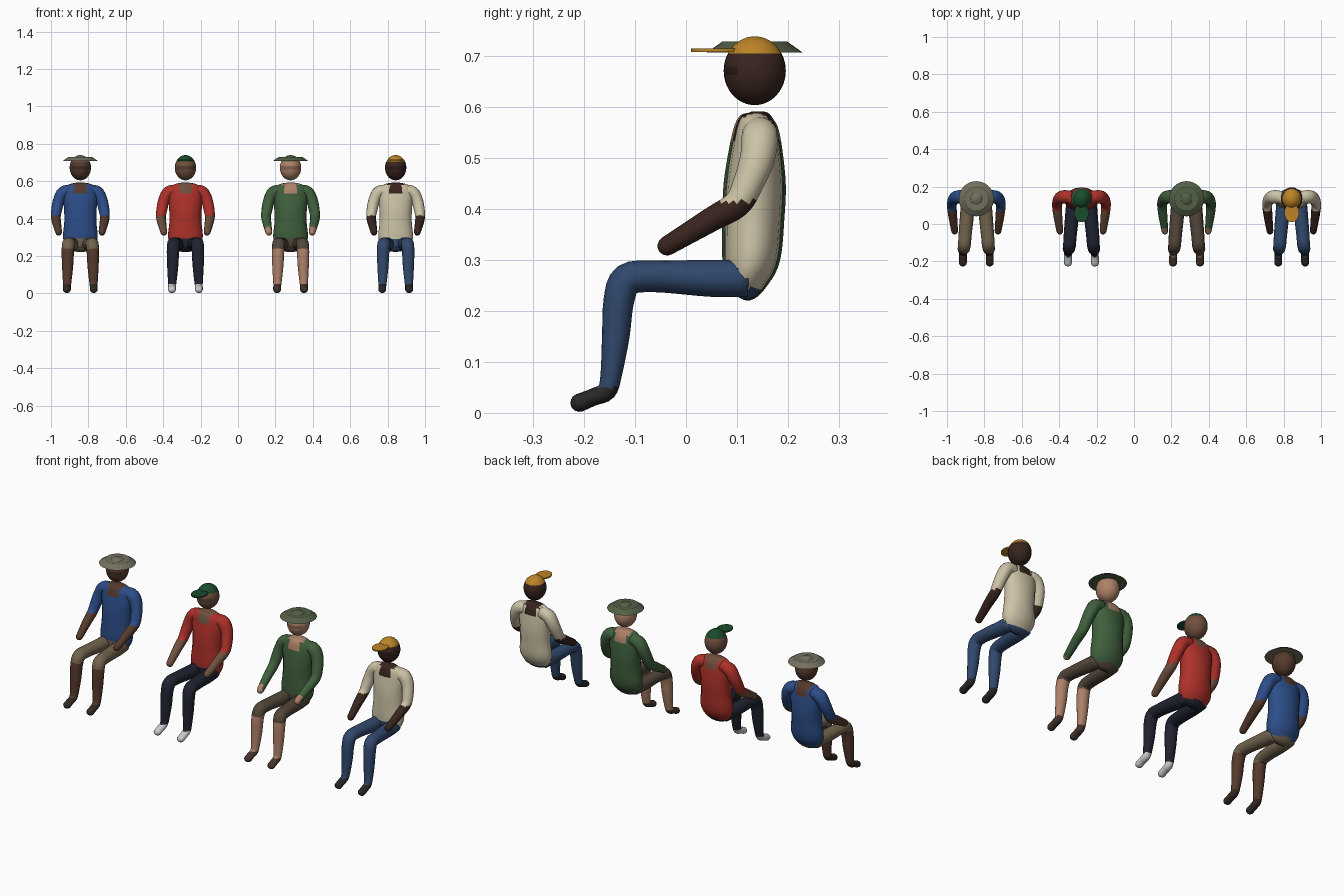
import bpy, bmesh, math
from mathutils import Vector

if "Cube" in bpy.data.objects:
    bpy.data.objects.remove(bpy.data.objects["Cube"])


def material(name, rgb):
    m = bpy.data.materials.new(name)
    m.diffuse_color = (*rgb, 1)
    m.use_nodes = True
    m.node_tree.nodes["Principled BSDF"].inputs["Base Color"].default_value = m.diffuse_color
    return m


def finish(bm, name, x, mats, pick):
    """Turn a bmesh into a smooth object; pick(centre) gives the material slot."""
    bmesh.ops.recalc_face_normals(bm, faces=bm.faces)
    for f in bm.faces:
        f.material_index = pick(f.calc_center_median())
        f.smooth = True
    me = bpy.data.meshes.new(name)
    bm.to_mesh(me)
    bm.free()
    for m in mats:
        me.materials.append(m)
    ob = bpy.data.objects.new(name, me)
    ob.location.x = x
    bpy.context.collection.objects.link(ob)
    return ob


def spline(pts, steps=4):
    """Catmull-Rom through (x, y, z, side radius, depth radius) points."""
    p = [Vector(q) for q in pts]
    p = [2 * p[0] - p[1]] + p + [2 * p[-1] - p[-2]]
    out = []
    for i in range(1, len(p) - 2):
        a, b, c, d = p[i - 1:i + 3]
        for k in range(steps):
            t = k / steps
            out.append(0.5 * (2 * b + (c - a) * t + (2 * a - 5 * b + 4 * c - d) * t * t
                              + (3 * b - a - 3 * c + d) * t ** 3))
    return out + [p[-2]]


def loft(pts, round_end=True, sides=16):
    """Tube with elliptical rings along a smooth path, optionally with a round tip."""
    path = spline(pts)
    pos = [Vector(q[:3]) for q in path]
    rings = []
    for i, q in enumerate(path):
        t = (pos[min(i + 1, len(pos) - 1)] - pos[max(i - 1, 0)]).normalized()
        rings.append((pos[i], t, q[3], q[4]))
    if round_end:
        c, t, a, b = rings[-1]
        for ang in (25, 50, 70, 84):
            s, k = math.sin(math.radians(ang)), math.cos(math.radians(ang))
            rings.append((c + t * b * s, t, a * k, b * k))
    bm = bmesh.new()
    loops = []
    for c, t, a, b in rings:
        u = (Vector((1, 0, 0)) - t * t.x).normalized()
        v = t.cross(u)
        loops.append([bm.verts.new(c + u * a * math.cos(w) + v * b * math.sin(w))
                      for w in (2 * math.pi * j / sides for j in range(sides))])
    for l0, l1 in zip(loops, loops[1:]):
        for j in range(sides):
            k = (j + 1) % sides
            bm.faces.new((l0[j], l0[k], l1[k], l1[j]))
    bm.faces.new(loops[0])
    bm.faces.new(loops[-1])
    return bm


def disc(name, x, y, z, r1, r2, depth, mat, stretch=1.0):
    """Flat or tapered brim."""
    bm = bmesh.new()
    bmesh.ops.create_cone(bm, cap_ends=True, segments=32, radius1=r1, radius2=r2, depth=depth)
    for v in bm.verts:
        v.co = Vector((v.co.x, v.co.y * stretch + y, v.co.z + z))
    ob = finish(bm, name, x, [mat], lambda c: 0)
    bpy.context.view_layer.objects.active = ob
    ob.select_set(True)
    bpy.ops.object.shade_smooth_by_angle(angle=math.radians(30))
    ob.select_set(False)


# torso rings: height, depth centre, half width, half depth
TORSO = [(.592, .14, .02, .012), (.585, .14, .055, .028), (.565, .138, .086, .042),
         (.52, .137, .093, .052), (.45, .135, .087, .061), (.38, .132, .086, .061),
         (.31, .128, .093, .058), (.27, .118, .085, .048), (.24, .108, .062, .034),
         (.228, .102, .03, .014)]
ARM = [(.05, .143, .548, .034, .034), (.09, .145, .54, .034, .036), (.114, .14, .50, .031, .034),
       (.126, .122, .45, .029, .030), (.131, .10, .41, .026, .027), (.127, .05, .38, .024, .024),
       (.116, -.037, .328, .018, .019)]
LEG = [(.045, .12, .264, .036, .036), (.05, .05, .264, .037, .036), (.06, -.06, .268, .035, .031),
       (.064, -.115, .262, .034, .032), (.067, -.132, .22, .033, .030), (.068, -.138, .15, .030, .027),
       (.07, -.147, .075, .024, .021), (.071, -.156, .043, .021, .019),
       (.072, -.182, .031, .021, .017), (.072, -.209, .020, .021, .018)]

# figures: x, skin, shirt, trousers, shoes, hat, wide brim, long sleeves, shorts, depth
FIGURES = [
    (-.843, (.09, .042, .025), (.025, .075, .25), (.17, .125, .075), (.035, .022, .016),
     (.17, .16, .11), True, False, True, 1.0),
    (-.281, (.16, .08, .048), (.42, .03, .022), (.014, .017, .03), (.6, .6, .6),
     (.01, .07, .025), False, False, False, 1.0),
    (.281, (.42, .22, .14), (.05, .115, .045), (.085, .062, .042), (.06, .035, .025),
     (.085, .115, .06), True, True, True, 1.0),
    (.843, (.04, .018, .013), (.6, .54, .38), (.03, .065, .15), (.02, .02, .02),
     (.5, .23, .02), False, False, False, .9),
]

for x, skin, shirt, trousers, shoes, hat, wide, long_sleeves, shorts, fat in FIGURES:
    skin_m, shirt_m = material("skin", skin), material("shirt", shirt)
    trouser_m, shoe_m = material("trousers", trousers), material("shoes", shoes)
    hat_m = material("hat", hat)
    shade_m = material("face_shadow", [c * .55 for c in skin])

    # torso with open collar and waistband
    finish(loft([(0, y, z, a, b * fat) for z, y, a, b in TORSO], False), "torso", x,
           [shirt_m, skin_m, trouser_m],
           lambda c: 1 if c.z > .5 and abs(c.x) < (c.z - .49) * .45
           else 2 if c.z < .245 or (c.z < .29 and c.y < .1) else 0)

    # arms and legs, mirrored left and right
    for side, s in (("left", 1), ("right", -1)):
        finish(loft([(s * p[0], *p[1:]) for p in ARM]), side + "_arm", x, [shirt_m, skin_m],
               lambda c: 0 if c.z > .415 or (long_sleeves and c.y > -.03) else 1)
        finish(loft([(s * p[0], *p[1:]) for p in LEG]), side + "_leg", x,
               [trouser_m, skin_m, shoe_m],
               lambda c: 2 if c.z < .05 else 1 if shorts and c.z < .24 and c.y < -.09 else 0)

    # head with the crown of the hat and a shaded eye line
    bm = bmesh.new()
    bmesh.ops.create_uvsphere(bm, u_segments=32, v_segments=24, radius=1)
    for v in bm.verts:
        v.co = Vector((v.co.x * .057, v.co.y * .061 + .135, v.co.z * .0675 + .672))
    finish(bm, "head", x, [skin_m, hat_m, shade_m],
           lambda c: 1 if c.z > .703 else 2 if c.y < .1 and .667 < c.z < .685 else 0)

    # hat brim or cap peak
    if wide:
        disc("hat_brim", x, .135, .7185, .094, .064, .021, hat_m)
    else:
        disc("cap_peak", x, .059, .7125, .039, .039, .007, hat_m, 1.26)
